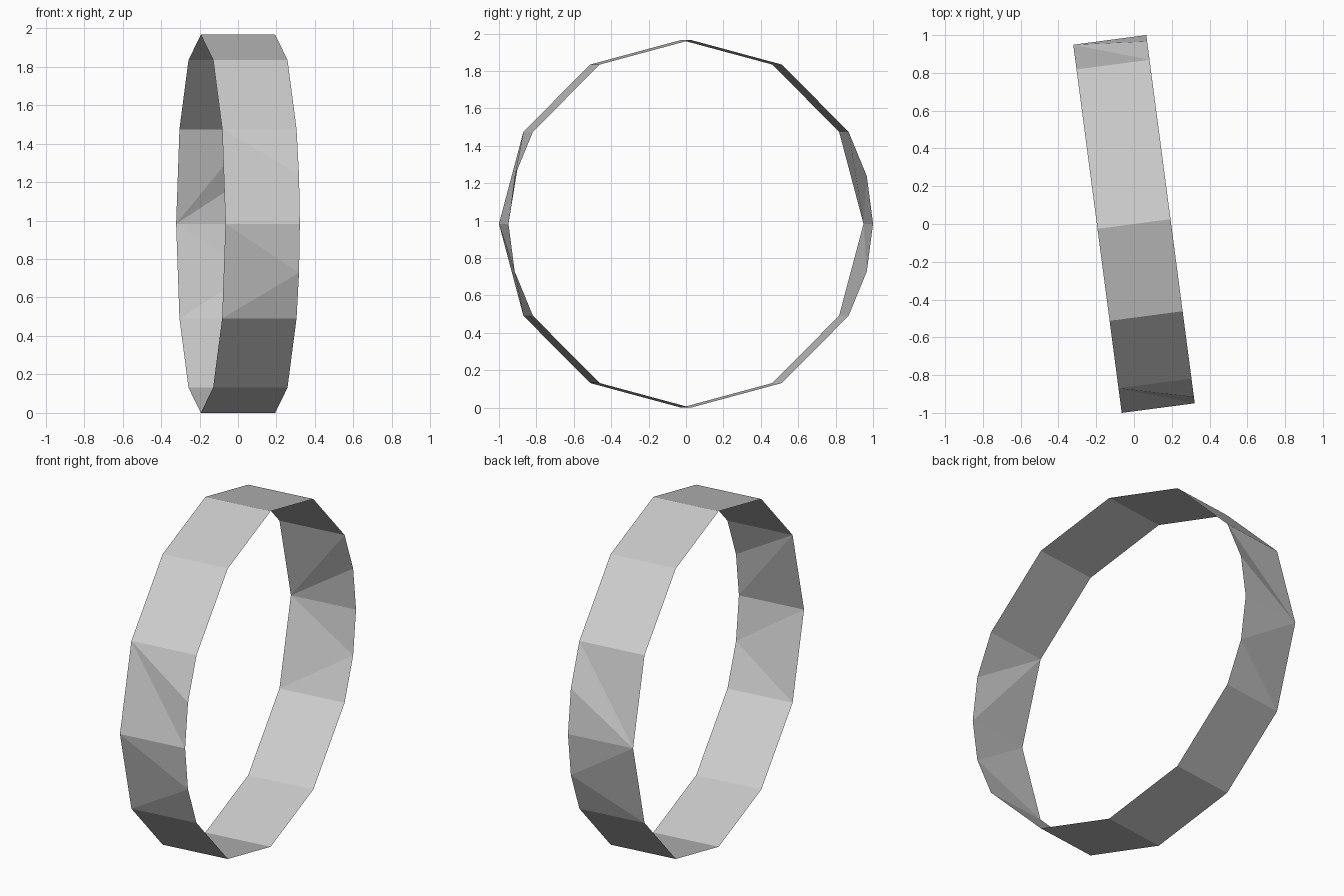
import bpy, bmesh
from math import radians, sin, cos
from mathutils import Matrix

if "Cube" in bpy.data.objects:
    bpy.data.objects.remove(bpy.data.objects["Cube"])

R, H = 0.983, 0.195          # rim radius, half width of the band

bm = bmesh.new()

def rim(x, angles):
    return {a: bm.verts.new((x, R * cos(radians(a)), R * sin(radians(a)))) for a in angles}

# Left rim has 12 points; right rim has extra points beside the two sides
left = rim(-H, range(0, 360, 30))
right = rim(H, sorted(list(range(0, 360, 30)) + [15, 165, 195, 345]))

def face(ls, rs):
    bm.faces.new([left[a % 360] for a in ls] + [right[a % 360] for a in rs])

# Plain quad panels over the top and bottom
for a in (30, 60, 90, 120, 210, 240, 270, 300):
    face((a, a + 30), (a + 30, a))

# Triangulated side panels: corner angle on left rim each right edge fans from
fans = [(0, 15, 0), (15, 30, 0), (345, 0, 0), (330, 345, 330),
        (150, 165, 150), (165, 180, 150), (180, 195, 180), (195, 210, 210)]
for r0, r1, apex in fans:
    face((apex,), (r1, r0))
for l0, l1, apex in [(0, 30, 30), (330, 0, 345), (150, 180, 180), (180, 210, 195)]:
    face((l0, l1), (apex,))

bmesh.ops.recalc_face_normals(bm, faces=bm.faces)
# Turn the band slightly about z and stand it on the ground
bm.transform(Matrix.Translation((0, 0, R)) @ Matrix.Rotation(radians(7.5), 4, 'Z'))
mesh = bpy.data.meshes.new("ring_band")
bm.to_mesh(mesh)
bm.free()
bpy.context.collection.objects.link(bpy.data.objects.new("ring_band", mesh))
